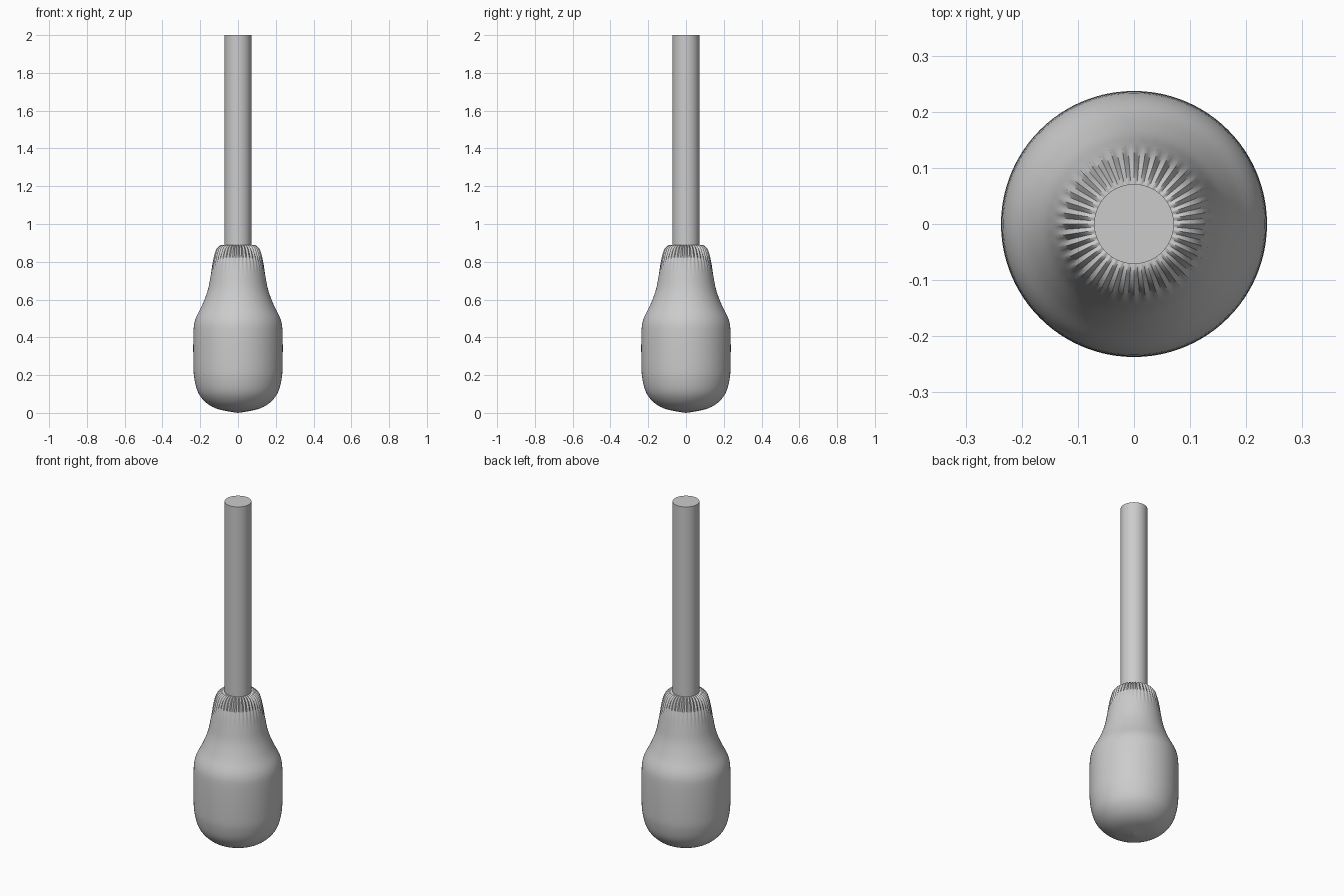
import bpy, bmesh, math

if "Cube" in bpy.data.objects:
    bpy.data.objects.remove(bpy.data.objects["Cube"])

grey = bpy.data.materials.new("light grey")
grey.use_nodes = True
COLOR = (0.6, 0.6, 0.6, 1)
grey.diffuse_color = COLOR
grey.node_tree.nodes["Principled BSDF"].inputs["Base Color"].default_value = COLOR

PLEATS = 40
SEGMENTS = PLEATS * 4


def lathe(name, profile, angle):
    """Spin (radius, height, pleat depth) points around z."""
    bm = bmesh.new()
    rings = []
    for r, z, depth in profile:
        if r == 0:
            rings.append([bm.verts.new((0, 0, z))] * SEGMENTS)
            continue
        ring = []
        for i in range(SEGMENTS):
            a = math.tau * i / SEGMENTS
            wave = depth * math.cos(PLEATS * a)
            ring.append(bm.verts.new(((r + wave) * math.cos(a), (r + wave) * math.sin(a), z + wave / 2)))
        rings.append(ring)
    for low, high in zip(rings, rings[1:]):
        for i in range(SEGMENTS):
            j = (i + 1) % SEGMENTS
            corners = list(dict.fromkeys((low[i], low[j], high[j], high[i])))
            bm.faces.new(corners)
    bmesh.ops.recalc_face_normals(bm, faces=bm.faces)
    mesh = bpy.data.meshes.new(name)
    bm.to_mesh(mesh)
    bm.free()
    ob = bpy.data.objects.new(name, mesh)
    bpy.context.collection.objects.link(ob)
    mesh.materials.append(grey)
    bpy.ops.object.select_all(action='DESELECT')
    ob.select_set(True)
    bpy.context.view_layer.objects.active = ob
    bpy.ops.object.shade_smooth_by_angle(angle=math.radians(angle))
    return ob


def smooth_profile(points, steps=4):
    """Catmull-Rom curve through the control points."""
    out = []
    ends = [points[0]] + points + [points[-1]]
    for a, b, c, d in zip(ends, ends[1:], ends[2:], ends[3:]):
        for s in range(steps):
            t = s / steps
            out.append(tuple(
                (2 * q + (r - p) * t + (2 * p - 5 * q + 4 * r - s4) * t ** 2
                 + (3 * q - p - 3 * r + s4) * t ** 3) / 2
                for p, q, r, s4 in zip(a, b, c, d)))
    return out + [points[-1]]


# Padded, pleated head
head = [(0, 0, 0), (0.06, 0.01, 0.001), (0.12, 0.025, 0.001), (0.17, 0.055, 0),
        (0.21, 0.105, 0), (0.23, 0.175, 0), (0.236, 0.25, 0), (0.236, 0.42, 0),
        (0.226, 0.495, 0), (0.19, 0.57, 0), (0.16, 0.65, 0), (0.144, 0.73, 0),
        (0.131, 0.80, 0.002), (0.113, 0.86, 0.004), (0.09, 0.885, 0.004),
        (0.066, 0.888, 0.002)]
lathe("mallet_head", smooth_profile(head), 60)

# Straight handle with a flat end
R = 0.071
lathe("handle", [(0, 0.7, 0), (R, 0.7, 0), (R, 2, 0), (0, 2, 0)], 30)
